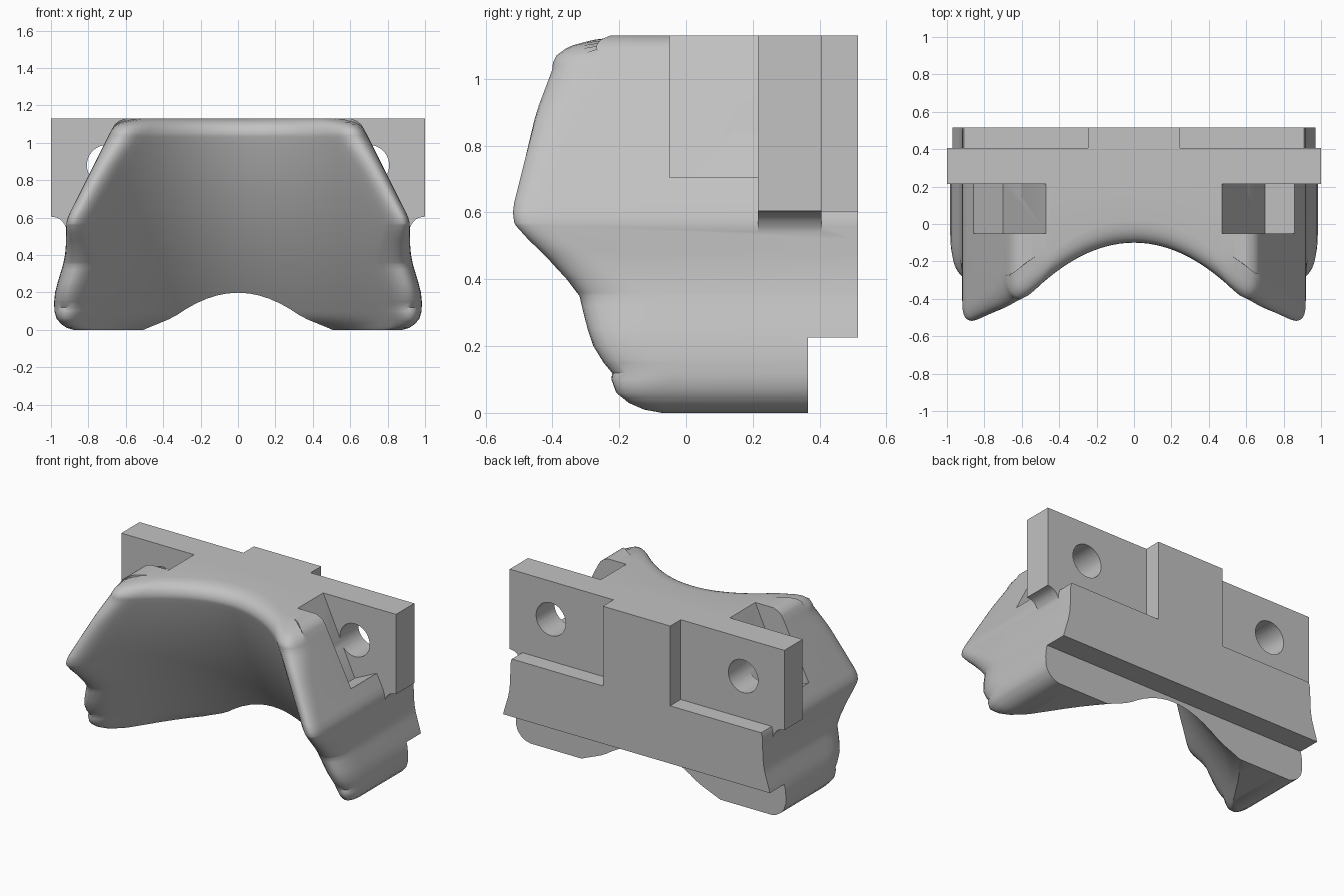
import bpy, bmesh, math

if "Cube" in bpy.data.objects:
    bpy.data.objects.remove(bpy.data.objects["Cube"])

grey = bpy.data.materials.new("plain_grey")
grey.diffuse_color = (0.54, 0.54, 0.54, 1)
grey.use_nodes = True
grey.node_tree.nodes["Principled BSDF"].inputs["Base Color"].default_value = grey.diffuse_color
TOP = 1.13

# Half width of the body at each height
OUTLINE = [(0, .88), (.01, .915), (.03, .945), (.06, .97), (.1, .982), (.15, .983), (.2, .978),
           (.25, .965), (.3, .95), (.35, .935), (.4, .925), (.46, .92), (.57, .918), (.6, .91),
           (.63, .897), (1.07, .676), (1.1, .657), (1.117, .635), (1.13, .6)]
# Width and depth of the rounding along the side edges, by height
ROUND_W = [(0, .1), (.12, .2), (.35, .2), (.55, .14), (.9, .14), (1.05, .16), (1.13, .16)]
ROUND_D = [(0, .17), (.12, .42), (.35, .43), (.55, .22), (.9, .24), (1.05, .3), (1.13, .3)]


def at_height(table, z):
    for (z0, w0), (z1, w1) in zip(table, table[1:]):
        if z <= z1:
            return w0 + (w1 - w0) * (z - z0) / (z1 - z0)
    return table[-1][1]


def front_y(x, z, edge):
    """Leaning hollow front, rounded off along its outer, top and bottom edges."""
    t = TOP - z
    y = -.127 - .9 * x * x + .28 * t + .266 * t * t
    y += .12 * max(0, 1 - z / .08) ** 2 * max(0, 1 - (x / .75) ** 2)
    a = max(0, 1 - edge / at_height(ROUND_W, z))
    b = max(0, 1 - t / .1)
    if a + b == 0:
        return y
    depth = (a * at_height(ROUND_D, z) + b * .15) / (a + b)
    e = min(1, (a ** 3 + b ** 3) ** (1 / 3))
    return y + depth * (1 - math.sqrt(1 - e * e))


def finish(name, bm):
    bmesh.ops.recalc_face_normals(bm, faces=bm.faces[:])
    me = bpy.data.meshes.new(name)
    bm.to_mesh(me)
    bm.free()
    me.materials.append(grey)
    ob = bpy.data.objects.new(name, me)
    bpy.context.collection.objects.link(ob)
    return ob


def prism(name, pts, y0, y1):
    """Outline in x and z, pushed along y."""
    bm = bmesh.new()
    a = [bm.verts.new((x, y0, z)) for x, z in pts]
    b = [bm.verts.new((x, y1, z)) for x, z in pts]
    bm.faces.new(a)
    bm.faces.new(b[::-1])
    for i in range(len(a)):
        j = (i + 1) % len(a)
        bm.faces.new((a[i], b[i], b[j], a[j]))
    return finish(name, bm)


def box(name, x0, x1, z0, z1, y0, y1):
    return prism(name, [(x0, z0), (x1, z0), (x1, z1), (x0, z1)], y0, y1)


def combine(target, tool, operation):
    mod = target.modifiers.new(operation, "BOOLEAN")
    mod.operation = operation
    mod.solver = "EXACT"
    mod.object = tool
    bpy.context.view_layer.objects.active = target
    bpy.ops.object.modifier_apply(modifier=mod.name)
    bpy.data.objects.remove(tool)


# Main body: curved front sheet, closed towards the back
heights = {z for z, _ in OUTLINE} | {round(i * .04, 3) for i in range(1, 27)}
heights |= {.005, .02, .045, 1.125, 1.11, 1.09, 1.05, 1.03}
steps = [0, .01, .03, .065, .12, .19, .29, .42, .6, .8, 1]
bm = bmesh.new()
grid = []
for z in sorted(heights):
    w = at_height(OUTLINE, z)
    r = at_height(ROUND_W, z)
    n = 28
    xs = [-w + d * r for d in steps]
    xs += [(-1 + 2 * i / n) * (w - r) for i in range(1, n)]
    xs += [w - d * r for d in reversed(steps)]
    grid.append([bm.verts.new((x, front_y(x, z, w - abs(x)), z)) for x in xs])
for lo, hi in zip(grid, grid[1:]):
    for i in range(len(lo) - 1):
        bm.faces.new((lo[i], lo[i + 1], hi[i + 1], hi[i]))
rim = grid[0] + [r[-1] for r in grid[1:-1]] + grid[-1][::-1] + [r[0] for r in grid[-2:0:-1]]
back = [bm.verts.new((v.co.x, 1, v.co.z)) for v in rim]
for i in range(len(rim)):
    j = (i + 1) % len(rim)
    bm.faces.new((rim[i], back[i], back[j], rim[j]))
bm.faces.new(back)
body = finish("body", bm)

# Flat back, step under the back, and the two upper back recesses
combine(body, box("back_cut", -2, 2, -1, 2, .515, 2), "DIFFERENCE")
combine(body, box("step_cut", -2, 2, -1, .225, .365, 2), "DIFFERENCE")
for s in (-1, 1):
    combine(body, box("recess_cut", s * .245, s * 2, .605, 2, .405, 2), "DIFFERENCE")

# Mounting plate with small hollow curves under its overhangs
under = [(1, .605), (.97, .6), (.95, .59), (.935, .575), (.923, .555), (.915, .53)]
plate_pts = [(1, TOP)] + under + [(-x, z) for x, z in reversed(under)] + [(-1, TOP)]
combine(body, prism("mounting_plate", plate_pts, .215, .405), "UNION")

# Slanted bolt pockets and bolt holes
for s in (-1, 1):
    pocket = [(.7, .63), (1.125, .83), (.84, 1.4), (.346, 1.4)]
    combine(body, prism("pocket_cut", [(s * x, z) for x, z in pocket], -.05, .215), "DIFFERENCE")
    hole = [(s * .7 + .108 * math.cos(a * math.pi / 20), .88 + .108 * math.sin(a * math.pi / 20))
            for a in range(40)]
    combine(body, prism("hole_cut", hole, .15, .6), "DIFFERENCE")

body.name = "mount_body"
bpy.ops.object.select_all(action="DESELECT")
body.select_set(True)
bpy.context.view_layer.objects.active = body
bpy.ops.object.shade_smooth_by_angle(angle=math.radians(38))
